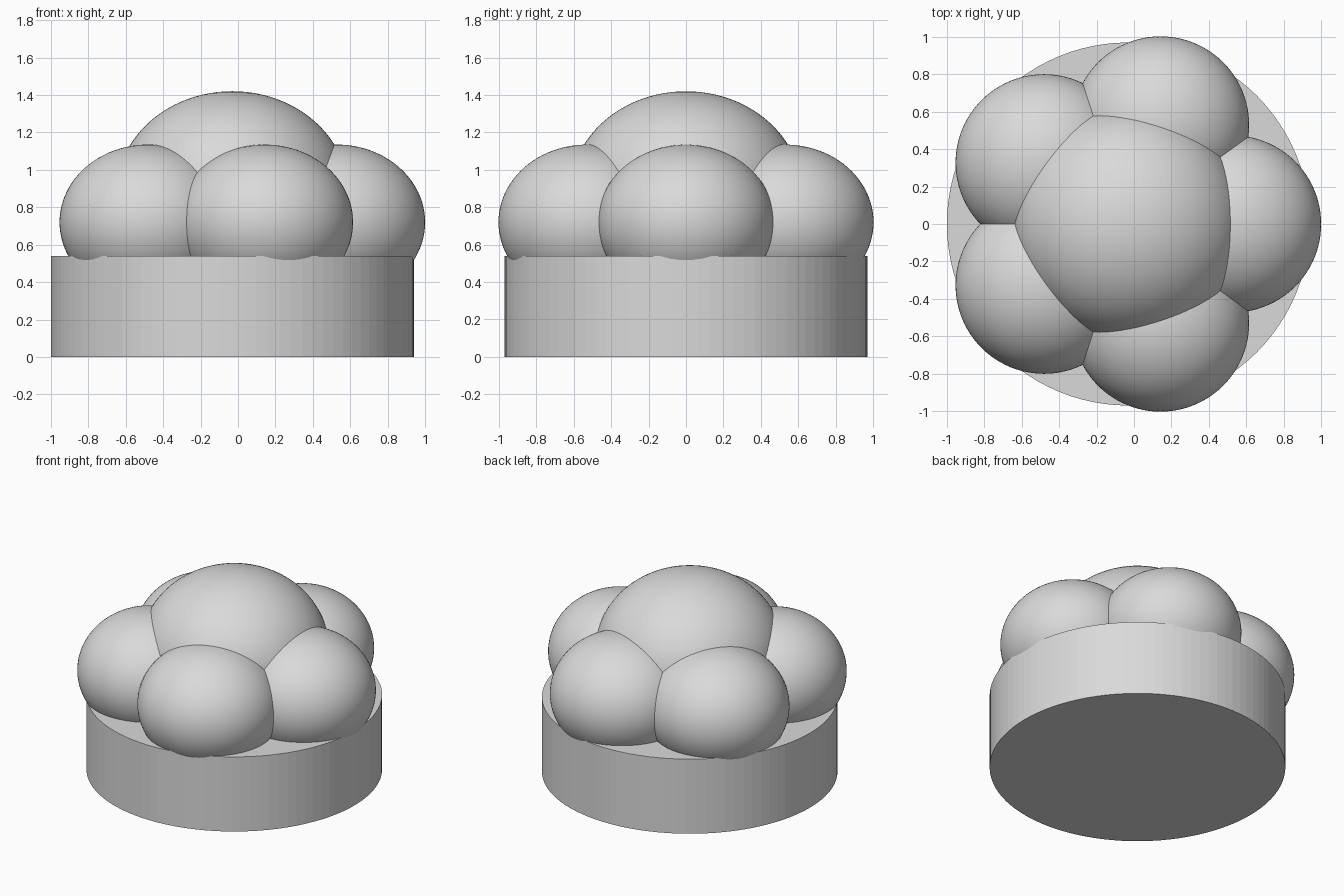
import bpy
import math

if "Cube" in bpy.data.objects:
    bpy.data.objects.remove(bpy.data.objects["Cube"], do_unlink=True)

CENTRE_X = -0.03
BASE_RADIUS, BASE_HEIGHT = 0.97, 0.54
PUFF_COUNT, PUFF_RING = 5, 0.557

grey = bpy.data.materials.new("light_grey")
grey.use_nodes = True
colour = (0.7, 0.7, 0.7, 1)
grey.diffuse_color = colour
grey.node_tree.nodes["Principled BSDF"].inputs["Base Color"].default_value = colour


def finish(name):
    obj = bpy.context.object
    obj.name = name
    obj.data.materials.append(grey)
    bpy.ops.object.transform_apply(location=False, rotation=False, scale=True)
    return obj


def puff(name, x, y, z, radius, half_height):
    """Smooth, slightly flattened ball."""
    bpy.ops.mesh.primitive_uv_sphere_add(segments=96, ring_count=48,
                                         radius=1, location=(x, y, z))
    bpy.context.object.scale = (radius, radius, half_height)
    finish(name)
    bpy.ops.object.shade_smooth()


# Round base with finely faceted sides
bpy.ops.mesh.primitive_cylinder_add(vertices=96, radius=BASE_RADIUS, depth=BASE_HEIGHT,
                                    location=(CENTRE_X, 0, BASE_HEIGHT / 2))
finish("round_base")

# Ring of puffs around the rim
for i in range(PUFF_COUNT):
    angle = i * math.tau / PUFF_COUNT
    puff(f"outer_puff_{i + 1}", CENTRE_X + PUFF_RING * math.cos(angle),
         PUFF_RING * math.sin(angle), 0.72, 0.473, 0.415)

# Larger dome rising in the middle
puff("centre_puff", CENTRE_X, 0, 0.876, 0.62, 0.544)
